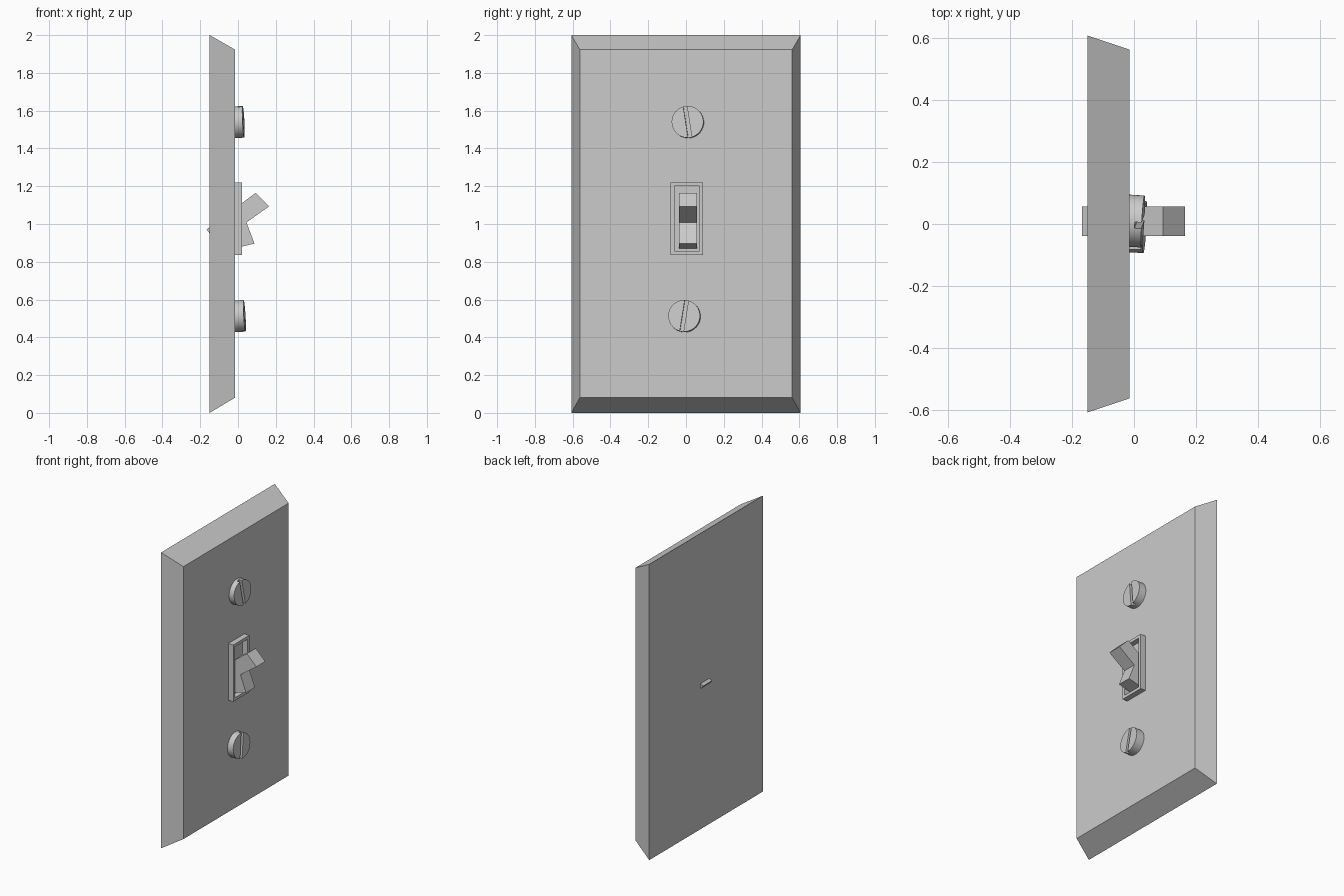
import bpy, bmesh
from math import radians
from mathutils import Matrix, Vector

if "Cube" in bpy.data.objects:
    bpy.data.objects.remove(bpy.data.objects["Cube"])


def make_object(name, bm):
    bmesh.ops.recalc_face_normals(bm, faces=bm.faces[:])
    mesh = bpy.data.meshes.new(name)
    bm.to_mesh(mesh)
    bm.free()
    obj = bpy.data.objects.new(name, mesh)
    bpy.context.collection.objects.link(obj)
    return obj


def extrude_outline(points, direction):
    bm = bmesh.new()
    face = bm.faces.new([bm.verts.new(p) for p in points])
    new = bmesh.ops.extrude_face_region(bm, geom=[face])["geom"]
    verts = [g for g in new if isinstance(g, bmesh.types.BMVert)]
    bmesh.ops.translate(bm, vec=direction, verts=verts)
    return bm


def box_bm(x0, x1, y0, y1, z0, z1):
    return extrude_outline([(x0, y0, z0), (x0, y1, z0), (x0, y1, z1), (x0, y0, z1)],
                           (x1 - x0, 0, 0))


# Wall plate with bevelled border
bm = box_bm(-0.15, -0.015, -0.607, 0.607, 0, 2)
for v in bm.verts:
    if v.co.x > -0.1:
        v.co.y = 0.562 if v.co.y > 0 else -0.562
        v.co.z = 1.923 if v.co.z > 1 else 0.081
make_object("wall_plate", bm)

# Raised rim around the toggle, with a sunken floor
bm = box_bm(-0.03, 0.022, -0.082, 0.090, 0.836, 1.220)
front = max(bm.faces, key=lambda f: f.calc_center_median().x)
bmesh.ops.inset_individual(bm, faces=[front], thickness=0.028)
new = bmesh.ops.extrude_face_region(bm, geom=[front])["geom"]
bmesh.ops.translate(bm, vec=(-0.036, 0, 0),
                    verts=[g for g in new if isinstance(g, bmesh.types.BMVert)])
if front.is_valid:
    bmesh.ops.delete(bm, geom=[front], context='FACES_ONLY')
make_object("toggle_rim", bm)

# Toggle lever: side profile (x, z) extruded across y
profile = [(-0.167, 0.971), (-0.072, 0.857), (0.087, 0.897), (0.045, 1.008),
           (0.164, 1.093), (0.093, 1.164)]
make_object("toggle_lever",
            extrude_outline([(x, -0.038, z) for x, z in profile], (0, 0.095, 0)))


# Slightly crooked slotted screw heads
def screw(name, centre, normal, slot_angle):
    tilt = Vector((0, 0, 1)).rotation_difference(Vector(normal)).to_matrix().to_4x4()
    place = Matrix.Translation(centre) @ tilt
    bm = bmesh.new()
    bmesh.ops.create_cone(bm, cap_ends=True, segments=40, radius1=0.084, radius2=0.084,
                          depth=0.09, matrix=place @ Matrix.Translation((0, 0, -0.045)))
    head = make_object(name, bm)
    # Slot cutter, centred on the head face
    bm = bmesh.new()
    bmesh.ops.create_cube(bm, size=1, matrix=Matrix.Translation(centre)
                          @ Vector((1, 0, 0)).rotation_difference(Vector(normal)).to_matrix().to_4x4()
                          @ Matrix.Rotation(radians(slot_angle), 4, 'X')
                          @ Matrix.Diagonal((0.044, 0.02, 0.3, 1)))
    cutter = make_object(name + "_slot_cutter", bm)
    cutter.hide_render = True
    mod = head.modifiers.new("slot", 'BOOLEAN')
    mod.operation = 'DIFFERENCE'
    mod.solver = 'EXACT'
    mod.object = cutter
    bpy.ops.object.select_all(action='DESELECT')
    head.select_set(True)
    bpy.context.view_layer.objects.active = head
    bpy.ops.object.modifier_apply(modifier=mod.name)
    bpy.data.objects.remove(cutter)
    bpy.ops.object.shade_smooth_by_angle(angle=radians(30))


screw("upper_screw", (0.029, 0.008, 1.541), (1, -0.06, 0.05), 9)
screw("lower_screw", (0.035, -0.010, 0.514), (1, -0.06, 0.06), -9)
